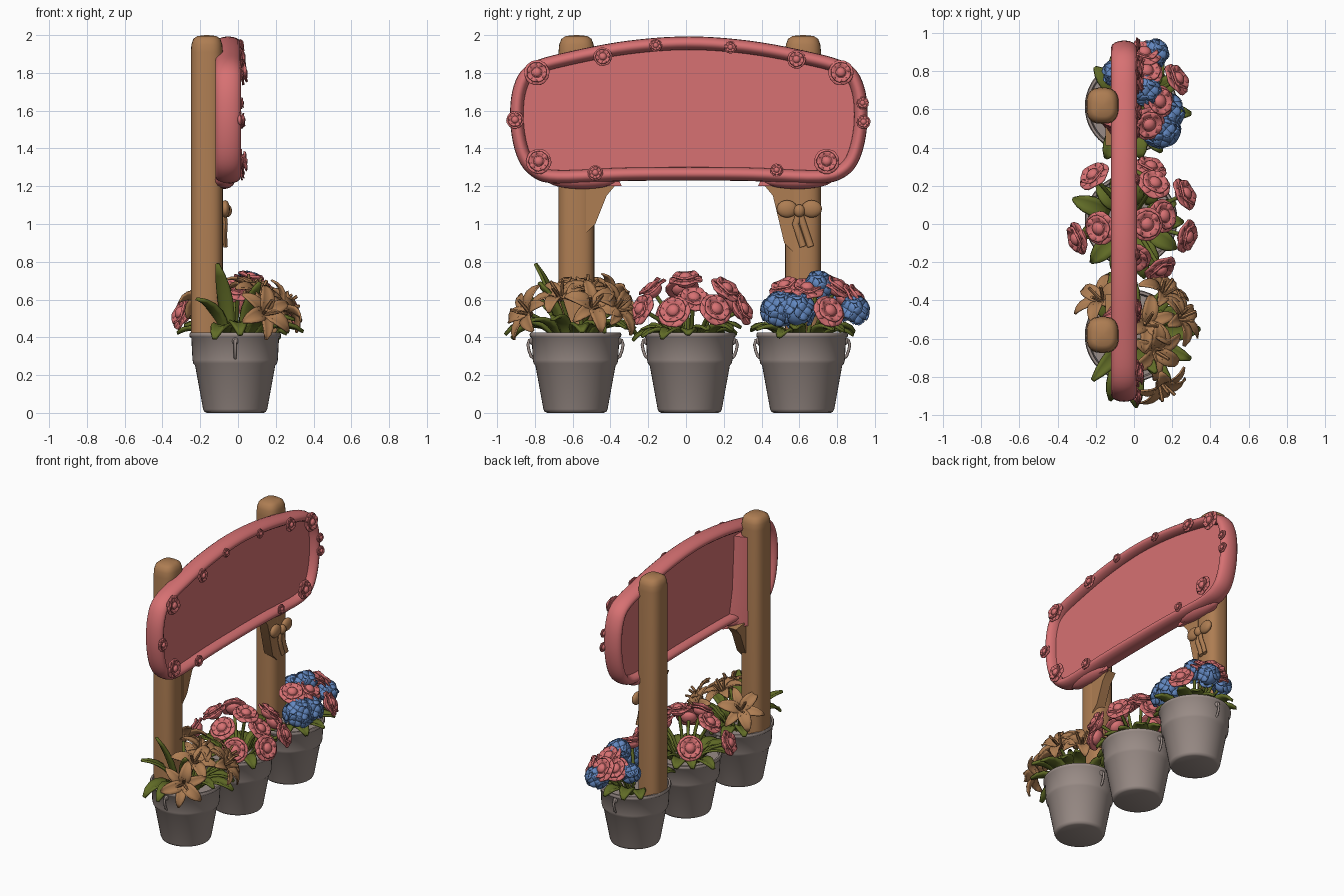
import bpy, bmesh, math, random
from mathutils import Vector, Matrix

if "Cube" in bpy.data.objects:
    bpy.data.objects.remove(bpy.data.objects["Cube"])
random.seed(4)
V = Vector

def mat(name, c):
    m = bpy.data.materials.new(name)
    m.diffuse_color = (*c, 1)
    m.use_nodes = True
    m.node_tree.nodes["Principled BSDF"].inputs["Base Color"].default_value = m.diffuse_color
    return m
WOOD = mat("warm_brown", (0.42, 0.205, 0.085))
PINK = mat("rose_pink", (0.68, 0.165, 0.17))
GREY = mat("pot_grey", (0.32, 0.262, 0.24))
GREEN = mat("leaf_green", (0.12, 0.15, 0.02))
BLUE = mat("petal_blue", (0.125, 0.25, 0.54))

def finish(bm, name, material, thick=0, angle=50):
    bmesh.ops.recalc_face_normals(bm, faces=bm.faces[:])
    me = bpy.data.meshes.new(name)
    bm.to_mesh(me)
    bm.free()
    me.materials.append(material)
    me.shade_smooth()
    me.set_sharp_from_angle(angle=math.radians(angle))
    ob = bpy.data.objects.new(name, me)
    bpy.context.collection.objects.link(ob)
    if thick:
        s = ob.modifiers.new("thickness", "SOLIDIFY")
        s.thickness, s.offset = thick, 0
    return ob

def skin(bm, rings, closed=False):
    n = len(rings[0])
    vs = [[bm.verts.new(p) for p in r] for r in rings]
    for i in range(len(vs) - (0 if closed else 1)):
        a, b = vs[i], vs[(i + 1) % len(vs)]
        for j in range(n):
            bm.faces.new((a[j], a[(j + 1) % n], b[(j + 1) % n], b[j]))
    if not closed:
        bm.faces.new(vs[0][::-1])
        bm.faces.new(vs[-1])

def lathe(bm, profile, c, sx=1, sy=1, n=32, power=2):
    rings = []
    for r, z in profile:
        ring = []
        for k in range(n):
            co, si = math.cos(k * math.tau / n), math.sin(k * math.tau / n)
            f = r * (abs(co) ** power + abs(si) ** power) ** (-1 / power)
            ring.append(V((c[0] + sx * f * co, c[1] + sy * f * si, z)))
        rings.append(ring)
    skin(bm, rings)

def tube(bm, pts, ru, rv, ref, closed=False, n=12):
    pts = [V(p) for p in pts]
    m, rings = len(pts), []
    for i, p in enumerate(pts):
        a = pts[(i - 1) % m] if closed or i else p
        b = pts[(i + 1) % m] if closed or i < m - 1 else p
        t = (b - a).normalized()
        side = t.cross(V(ref)).normalized()
        up = side.cross(t)
        rings.append([p + side * ru * math.cos(k * math.tau / n) + up * rv * math.sin(k * math.tau / n)
                      for k in range(n)])
    skin(bm, rings, closed)

def smooth_loop(pts, steps=5):
    out, n = [], len(pts)
    for i in range(n):
        p0, p1, p2, p3 = (V(pts[(i + k - 1) % n]) for k in range(4))
        for s in range(steps):
            t = s / steps
            out.append(0.5 * (2 * p1 + (p2 - p0) * t + (2 * p0 - 5 * p1 + 4 * p2 - p3) * t * t
                              + (3 * p1 - p0 - 3 * p2 + p3) * t ** 3))
    return out

def prism(bm, pts, off):
    skin(bm, [[V(p) for p in pts], [V(p) + V(off) for p in pts]])

def ball(bm, c, s):
    bmesh.ops.create_uvsphere(bm, u_segments=16, v_segments=10, radius=1,
                              matrix=Matrix.Translation(c) @ Matrix.Diagonal((*s, 1)))

def blade(bm, M, L, W, a0, a1, cup, r0=0.0, p=1.0, nv=6, nu=4):
    """Petal or leaf: bends from angle a0 to a1 (degrees from the z axis)."""
    r, z, rows = r0, 0.0, []
    for i in range(nv + 1):
        v = i / nv
        a = math.radians(a0 + (a1 - a0) * v)
        if i:
            r += L / nv * math.sin(a)
            z += L / nv * math.cos(a)
        w = W * math.sin(math.pi * (0.1 + 0.86 * v ** p)) ** 0.8
        row = []
        for j in range(nu + 1):
            u = 2 * j / nu - 1
            d = cup * u * u * w
            row.append(bm.verts.new(M @ V((r - d * math.cos(a), u * w, z + d * math.sin(a)))))
        rows.append(row)
    for a, b in zip(rows, rows[1:]):
        for j in range(nu):
            bm.faces.new((a[j], a[j + 1], b[j + 1], b[j]))

def aim(pos, d):
    return Matrix.Translation(pos) @ V(d).to_track_quat('Z', 'Y').to_matrix().to_4x4()

def whorl(bm, M, n, turn, *args, **kw):
    for k in range(n):
        blade(bm, M @ Matrix.Rotation(math.tau * k / n + turn, 4, 'Z'), *args, **kw)

def rose(bm, pos, d, R):
    # Full cup of broad petals around a rounded heart
    M = aim(pos, d) @ Matrix.Rotation(random.random() * 6, 4, 'Z')
    whorl(bm, M, 5, 0, R * 1.25, R * .85, 60, 100, .1, p=1.6)
    whorl(bm, M, 4, .6, R * 1.1, R * .8, 40, 78, .3, p=1.6)
    for h, w, t in ((.1, .68, .42), (.42, .4, .28)):
        bmesh.ops.create_uvsphere(bm, u_segments=14, v_segments=8, radius=1, matrix=M @ Matrix.Translation(
            (0, 0, R * h)) @ Matrix.Diagonal((R * w, R * w, R * t, 1)))

def lily(bm, pos, d):
    M = aim(pos, d) @ Matrix.Rotation(random.random() * 6, 4, 'Z')
    whorl(bm, M, 3, 0, .185, .042, 20, 125, .25)
    whorl(bm, M, 3, math.pi / 3, .18, .034, 25, 118, .25)
    for k in range(3):
        a = k * math.tau / 3
        c, s = math.cos(a), math.sin(a)
        tube(bm, [M @ V((.016 * c * t, .016 * s * t, .04 * t)) for t in (0, 1, 2, 2.6)], .005, .005, (.3, .9, .2), n=6)

def hydrangea(bm, c, R):
    ball(bm, c, (R * .82,) * 3)
    n = max(8, int(R * 150))
    for k in range(n):
        z = 1 - 1.6 * (k + .5) / n
        a, q = k * 2.39996, math.sqrt(1 - z * z)
        d = V((q * math.cos(a), q * math.sin(a), z))
        whorl(bm, aim(V(c) + d * R * .85, d), 4, k, .05, .03, 55, 100, .1, p=1.4, nv=4, nu=2)

PX, POTS = -0.015, (-0.585, 0.02, 0.615)

# Pots with rolled rims and side handles
for i, cy in enumerate(POTS):
    bm = bmesh.new()
    lathe(bm, [(.15, 0), (.163, .006), (.17, .02), (.212, .25), (.222, .262), (.226, .28), (.232, .395), (.241, .403),
               (.243, .415), (.238, .425), (.225, .425), (.218, .39), (.02, .395)], (PX, cy), n=48)
    for s in (-1, 1):
        tube(bm, [(PX, cy + s * r, z) for r, z in ((.225, .39), (.245, .385), (.252, .36), (.246, .33), (.235, .3), (.215, .285))],
             .008, .008, (1, 0, 0), n=8)
        ball(bm, (PX, cy + s * .23, .38), (.016, .014, .02))
    finish(bm, f"flower_pot_{i + 1}", GREY)

# Rounded posts
for i, y in enumerate((-.58, .62)):
    bm = bmesh.new()
    lathe(bm, [(1, .4), (1, 1.91), (.96, 1.95), (.84, 1.98), (.6, 1.995), (.1, 2)], (-.165, y), .085, .095, 32, 2.8)
    finish(bm, f"post_{i + 1}", WOOD)
    # Flared webs joining post and board
    s = 1 if i == 0 else -1
    e, f = y + s * .05, y + s * .21
    bm = bmesh.new()
    prism(bm, [(-.15, e, .95 - .1 * i), (-.15, y + s * .1, 1.0 - .1 * i), (-.15, f - s * .05, 1.15), (-.15, f, 1.21),
               (-.15, e, 1.23)], (.07, 0, 0))
    finish(bm, f"post_brace_{i + 1}", WOOD)
    bm = bmesh.new()
    skin(bm, [[V((-.19, e, z)), V((-.17, y + s * .092, z)), V((-.06, y + s * (.1 + w), z)), V((-.05, e, z))]
              for z, w in ((1.2, .14), (1.3, .09), (1.5, .05), (1.85, .03))])
    ball(bm, (-.075, y + s * .03, 1.235), (.06, .19, .05))
    finish(bm, f"board_web_{i + 1}", PINK)

# Sign board: thick rounded rim and recessed panel
half = [(-.895, 1.55), (-.878, 1.72), (-.805, 1.82), (-.6, 1.88), (-.3, 1.935), (.015, 1.957),
        (.33, 1.935), (.63, 1.88), (.835, 1.82), (.908, 1.72), (.925, 1.55), (.895, 1.38), (.83, 1.285),
        (.7, 1.25), (.35, 1.263), (.015, 1.266), (-.33, 1.263), (-.68, 1.25), (-.8, 1.285), (-.865, 1.38)]
loop = smooth_loop([(-.052, y, z) for y, z in half])
bm = bmesh.new()
tube(bm, loop, .036, .068, (1, 0, 0), True, 16)
finish(bm, "board_rim", PINK)
bm = bmesh.new()
prism(bm, [p + V((-.022, 0, 0)) for p in loop], (.035, 0, 0))
finish(bm, "board_panel", PINK)

# Rose ornaments on the rim
bm = bmesh.new()
for y, z, r in ((-.79, 1.8, .055), (.82, 1.8, .055), (-.78, 1.33, .055), (.745, 1.33, .055), (-.44, 1.885, .04),
                (.585, 1.87, .04), (-.16, 1.945, .027), (.235, 1.935, .027), (-.905, 1.55, .038), (.94, 1.54, .03),
                (.935, 1.64, .027), (-.48, 1.27, .033), (.48, 1.285, .028)):
    rose(bm, (.01, y, z), (1, 0, .1), r)
finish(bm, "rim_roses", PINK, .006)

# Ribbon bow on one post
bm = bmesh.new()
for s in (-1, 1):
    ball(bm, (-.068, .6 + s * .065, 1.08), (.025, .055, .046))
    tube(bm, [(-.072, .6, 1.06), (-.066, .6 + s * .02, 1.0), (-.07, .62 + s * .02, .94), (-.066, .64 + s * .02, .88)],
         .018, .012, (1, 0, 0), n=8)
ball(bm, (-.058, .6, 1.07), (.026, .03, .034))
finish(bm, "ribbon_bow", WOOD)

# Blossoms
LILIES = [(.22, -.5, .55), (.06, -.53, .62), (.13, -.82, .52), (-.16, -.41, .6), (.14, -.38, .54), (.1, -.66, .6)]
ROSES = [(.06, 0, .69), (.1, .2, .64), (0, -.17, .64), (.25, .15, .54), (.26, -.06, .53), (.13, -.22, .54),
         (-.2, .24, .58), (-.28, -.07, .52), (-.17, -.02, .65), (.08, .28, .54), (.14, .04, .59)]
MIXED = [(.21, .75, .53), (.07, .53, .65), (.12, .64, .64), (.06, .79, .65), (.05, .88, .6), (-.02, .83, .6)]
BLUES = [(.14, .5, .54, .1), (.17, .59, .54, .09), (.06, .7, .67, .07), (.1, .89, .54, .07), (-.1, .79, .58, .05)]
def out(p, cy):
    return (p[0] - PX, p[1] - cy, (p[2] - .42) * 1.1)
bm = bmesh.new()
for p in LILIES:
    lily(bm, p, out(p, POTS[0]))
finish(bm, "lilies", WOOD, .009)
for name, group, cy in (("roses", ROSES, POTS[1]), ("mixed_roses", MIXED, POTS[2])):
    bm = bmesh.new()
    for p in group:
        rose(bm, p, out(p, cy), .073)
    finish(bm, name, PINK, .01)
bm = bmesh.new()
for x, y, z, r in BLUES:
    hydrangea(bm, (x, y, z), r)
finish(bm, "blue_hydrangeas", BLUE, .007)

# Stems and leaves (kept clear of the posts)
for i, (cy, group) in enumerate(zip(POTS, (LILIES, ROSES, MIXED + [b[:3] for b in BLUES]))):
    bm = bmesh.new()
    for p in group:
        base = V((PX + (p[0] - PX) * .3, cy + (p[1] - cy) * .3, .38))
        mid = (base + V(p)) / 2 + V((0, 0, .03))
        tube(bm, [base, mid, p], .011, .011, (.31, .9, .13), n=8)
    finish(bm, f"stems_{i + 1}", GREEN)
    bm = bmesh.new()
    n = 13
    for k in range(n):
        a = math.tau * k / n + random.uniform(-.12, .12)
        if i != 1 and abs(a - math.pi) < .75:
            continue
        M = Matrix.Translation((PX, cy, .39)) @ Matrix.Rotation(a, 4, 'Z')
        L = random.uniform(.25, .31) if i == 0 else random.uniform(.18, .22)
        blade(bm, M, L, random.uniform(.042, .052), random.uniform(5, 35), random.uniform(100, 135), .3,
              random.uniform(.09, .13))
    if i == 0:  # tall upright leaves beside the lilies
        for a, L, e in ((4.3, .43, 30), (4.0, .33, 75), (5.3, .34, 40)):
            blade(bm, Matrix.Translation((PX, cy, .39)) @ Matrix.Rotation(a, 4, 'Z'), L, .042, 8, e, .3, .08)
    finish(bm, f"leaves_{i + 1}", GREEN, .016)
